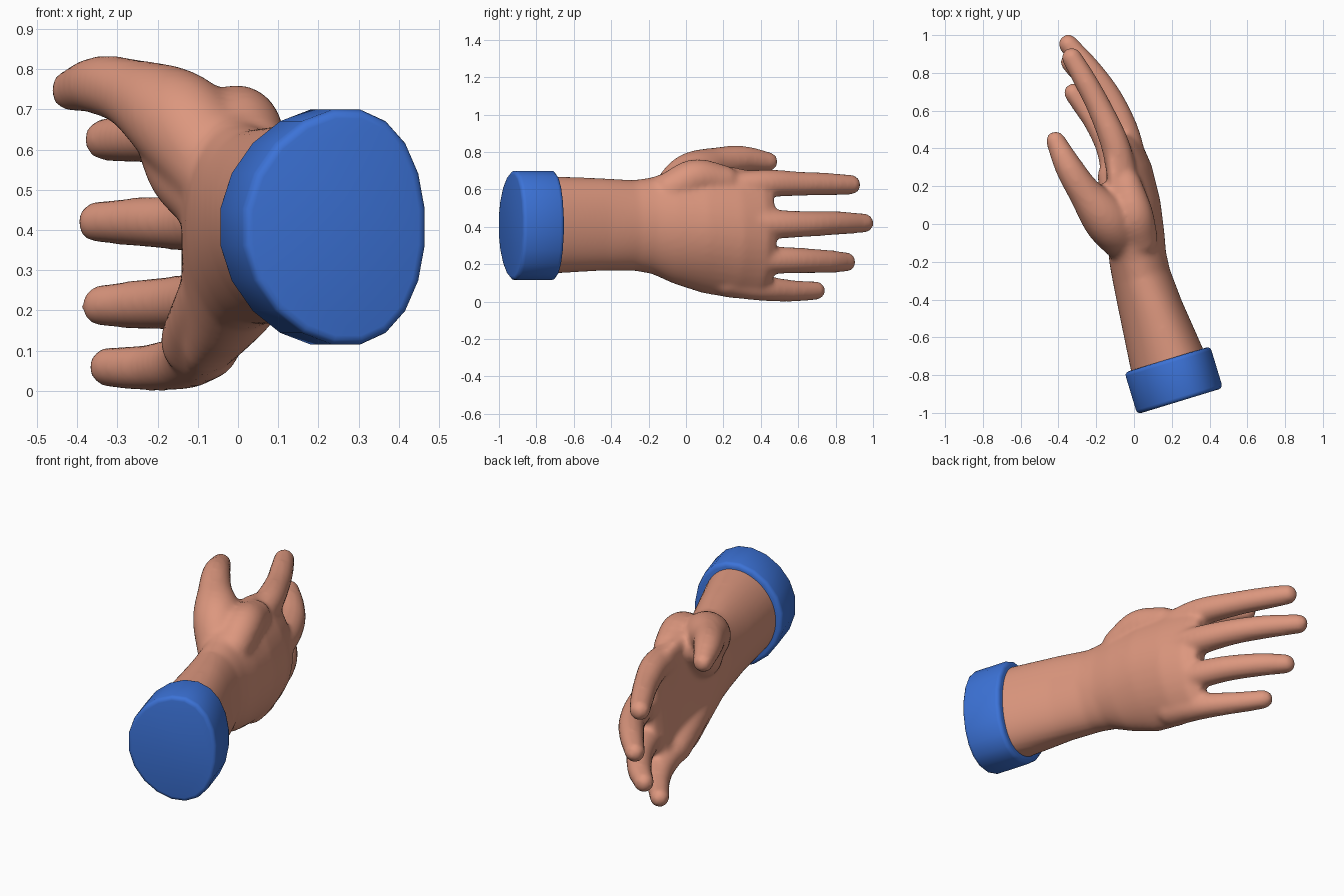
import bpy, bmesh, math
from mathutils import Vector, Matrix


def material(name, color):
    m = bpy.data.materials.new(name)
    m.diffuse_color = (*color, 1)
    return m


skin = material("skin", (0.72, 0.31, 0.21))
blue = material("blue cuff", (0.045, 0.17, 0.68))


def make_object(name, bm, mat):
    bmesh.ops.recalc_face_normals(bm, faces=bm.faces)
    mesh = bpy.data.meshes.new(name)
    bm.to_mesh(mesh)
    bm.free()
    mesh.materials.append(mat)
    ob = bpy.data.objects.new(name, mesh)
    bpy.context.collection.objects.link(ob)
    return ob


def loft(bm, sections, sides):
    """Upright oval sections: centre x, y, turn, half width, z low, z high, arch."""
    rings = []
    for cx, cy, turn, half, low, high, arch in sections:
        ring = []
        for i in range(sides):
            a = 2 * math.pi * (i + 0.5) / sides
            v = half * math.cos(a) - arch * math.sin(a) ** 2
            z = (low + high) / 2 + (high - low) / 2 * math.sin(a)
            t = math.radians(turn)
            ring.append(bm.verts.new((cx + v * math.cos(t), cy + v * math.sin(t), z)))
        rings.append(ring)
    for a, b in zip(rings, rings[1:]):
        for i in range(sides):
            j = (i + 1) % sides
            bm.faces.new((a[i], a[j], b[j], b[i]))
    return [bm.faces.new(rings[0]), bm.faces.new(rings[-1])]


def digit(bm, points, steps=8):
    """Rounded tapering limb through x, y, z, radius points."""
    p = [Vector(q) for q in points]
    p = [2 * p[0] - p[1]] + p + [2 * p[-1] - p[-2]]
    for k in range(1, len(p) - 2):
        a, b, c, d = p[k - 1:k + 3]
        for s in range(steps + 1):
            t = s / steps
            q = 0.5 * (2 * b + (c - a) * t + (2 * a - 5 * b + 4 * c - d) * t * t
                       + (3 * b - a - 3 * c + d) * t ** 3)
            bmesh.ops.create_icosphere(bm, subdivisions=3, radius=q[3],
                                       matrix=Matrix.Translation(q[:3]))


# Forearm, wrist and arched palm
bm = bmesh.new()
loft(bm, [
    (0.20, -0.82, 17, 0.205, 0.145, 0.675, -0.03),
    (0.175, -0.72, 17, 0.20, 0.15, 0.67, -0.03),
    (0.09, -0.455, 17, 0.17, 0.165, 0.66, -0.02),
    (0.04, -0.28, 15, 0.155, 0.165, 0.65, 0.0),
    (0.02, -0.18, 12, 0.153, 0.148, 0.665, 0.01),
    (0.01, -0.06, 8, 0.152, 0.095, 0.705, 0.04),
    (0.00, 0.10, 10, 0.142, 0.045, 0.735, 0.085),
    (-0.02, 0.28, 15, 0.118, 0.015, 0.72, 0.09),
    (-0.05, 0.41, 20, 0.092, 0.01, 0.695, 0.08),
    (-0.065, 0.47, 20, 0.055, 0.04, 0.67, 0.075)], 40)

# Thumb, thumb pad, thumb-side knuckle, heel pad, then the four fingers
for path in [
    [(-0.05, -0.09, 0.55, 0.115), (-0.14, 0.02, 0.665, 0.128), (-0.255, 0.16, 0.735, 0.090),
     (-0.345, 0.30, 0.760, 0.074), (-0.415, 0.440, 0.748, 0.053)],
    [(-0.06, -0.04, 0.50, 0.115), (-0.11, 0.04, 0.56, 0.12), (-0.165, 0.12, 0.645, 0.095)],
    [(0.03, -0.08, 0.60, 0.097), (0.00, 0.05, 0.66, 0.102), (-0.04, 0.20, 0.645, 0.085)],
    [(-0.02, -0.08, 0.28, 0.11), (-0.06, 0.08, 0.20, 0.105), (-0.10, 0.25, 0.125, 0.095)],
    [(-0.05, 0.20, 0.60, 0.085), (-0.10, 0.42, 0.63, 0.077), (-0.185, 0.62, 0.63, 0.066),
     (-0.265, 0.77, 0.628, 0.061), (-0.330, 0.882, 0.625, 0.054)],
    [(0.0, 0.22, 0.43, 0.085), (-0.04, 0.45, 0.415, 0.080), (-0.12, 0.65, 0.415, 0.070),
     (-0.23, 0.81, 0.42, 0.064), (-0.348, 0.952, 0.42, 0.053)],
    [(-0.02, 0.22, 0.25, 0.085), (-0.06, 0.42, 0.225, 0.077), (-0.135, 0.60, 0.22, 0.070),
     (-0.24, 0.755, 0.215, 0.063), (-0.338, 0.857, 0.212, 0.053)],
    [(-0.08, 0.22, 0.11, 0.085), (-0.13, 0.40, 0.075, 0.072), (-0.20, 0.53, 0.06, 0.061),
     (-0.265, 0.62, 0.057, 0.056), (-0.322, 0.695, 0.059, 0.051)],
]:
    digit(bm, path)
hand = make_object("arm_and_hand", bm, skin)

# Fuse and soften the hand
fuse = hand.modifiers.new("fuse", 'REMESH')
fuse.mode = 'VOXEL'
fuse.voxel_size = 0.013
fuse.use_smooth_shade = True
soft = hand.modifiers.new("soften", 'SMOOTH')
soft.factor = 0.5
soft.iterations = 14

# Sleeve cuff with rounded rims
bm = bmesh.new()
caps = loft(bm, [(0.243, -0.938, 17, 0.24, 0.112, 0.703, -0.035),
                 (0.176, -0.717, 17, 0.24, 0.112, 0.703, -0.035)], 20)
rim = {e for f in caps for e in f.edges}
bmesh.ops.bevel(bm, geom=list(rim), offset=0.022, segments=3, profile=0.5, affect='EDGES')
cuff = make_object("cuff", bm, blue)
bpy.context.view_layer.objects.active = cuff
cuff.select_set(True)
bpy.ops.object.shade_smooth_by_angle(angle=math.radians(35))
